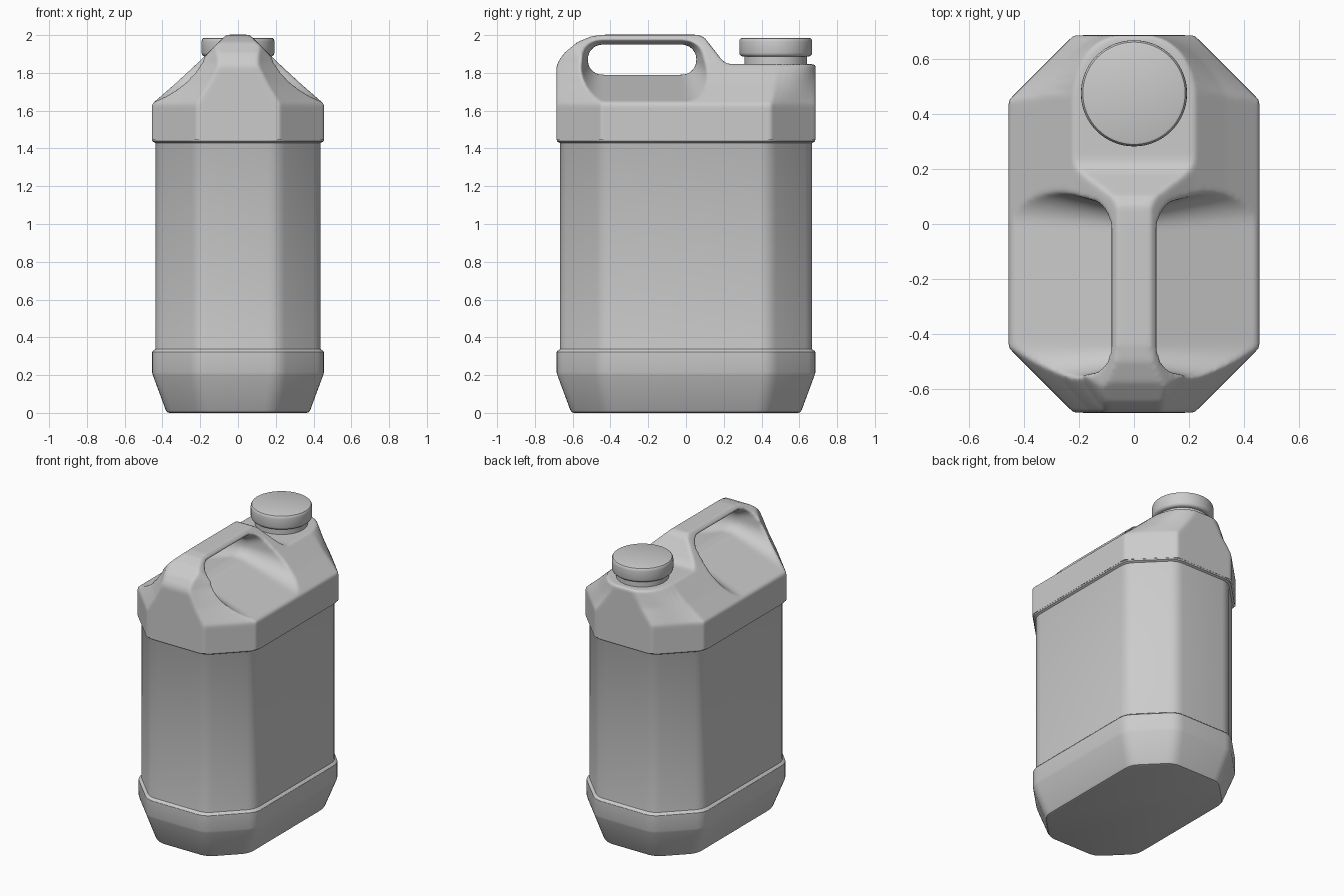
import bpy, bmesh, math
from mathutils import Vector

if "Cube" in bpy.data.objects:
    bpy.data.objects.remove(bpy.data.objects["Cube"])


def bezier(a, c, b, n):
    return [((1-t)**2*a[0] + 2*t*(1-t)*c[0] + t*t*b[0],
             (1-t)**2*a[1] + 2*t*(1-t)*c[1] + t*t*b[1])
            for t in (i/n for i in range(n+1))]


def finish(obj, angle=32):
    obj.data.shade_smooth()
    obj.data.set_sharp_from_angle(angle=math.radians(angle))


def loft(name, rings):
    """Skin a list of equal-length closed 3D rings and cap both ends."""
    bm = bmesh.new()
    vs = [[bm.verts.new(p) for p in r] for r in rings]
    n = len(vs[0])
    for a, b in zip(vs, vs[1:]):
        for i in range(n):
            j = (i+1) % n
            bm.faces.new((a[i], a[j], b[j], b[i]))
    bm.faces.new(vs[0][::-1])
    bm.faces.new(vs[-1])
    bmesh.ops.recalc_face_normals(bm, faces=bm.faces)
    me = bpy.data.meshes.new(name)
    bm.to_mesh(me)
    bm.free()
    obj = bpy.data.objects.new(name, me)
    bpy.context.collection.objects.link(obj)
    return obj


def octagon(d, z, r=0.05):
    """Rounded octagonal outline, inset by d from the full footprint."""
    hx, hy, c = 0.455-d, 0.685-d, 0.237-d*0.586
    q = [(hx-c, -hy), (hx, -hy+c), (hx, hy-c), (hx-c, hy)]
    q += [(-x, y) for x, y in reversed(q)]
    pts = []
    for i, p in enumerate(q):
        p, a, b = Vector(p), Vector(q[i-1]), Vector(q[(i+1) % 8])
        pts += bezier(p+(a-p).normalized()*r, p, p+(b-p).normalized()*r, 4)
    return [(x, y, z) for x, y in pts]


# body: tapered foot, lower band, recessed label panel, upper band
levels = [(0.092, 0), (0.080, 0.004), (0.072, 0.016), (0.004, 0.20), (0, 0.215),
          (0, 0.322), (0.004, 0.328), (0.017, 0.337), (0.018, 0.345),
          (0.018, 1.425), (0.016, 1.43), (0.003, 1.437), (0, 1.446)]
finish(loft("body", [octagon(d, z) for d, z in levels]))


# shoulder: hipped roof that narrows to the handle ridge and the neck
def shoulder_ring(z, w, yf, ff, yb, fb, bulge):
    Y = 0.686
    mid = Vector(((w+fb)/2, (yb+Y)/2)).lerp(Vector((w, Y)), bulge)
    half = bezier((ff, -Y), ((w+ff)/2, (yf-Y)/2), (w, yf), 8)
    half += bezier((w, yb), mid, (fb, Y), 8)
    return [(x, y, z) for x, y in half + [(-x, y) for x, y in reversed(half)]]


base = (0.456, -0.449, 0.219, 0.449, 0.219, 0)
shoulder = loft("shoulder", [
    shoulder_ring(1.3, *base), shoulder_ring(1.635, *base),
    shoulder_ring(1.74, 0.335, -0.485, 0.155, 0.465, 0.135, 0.3),
    shoulder_ring(1.85, 0.216, -0.53, 0.10, 0.475, 0.06, 0.75),
    shoulder_ring(2.002, 0.062, -0.62, 0.05, 0.50, 0.03, 0.75),
    shoulder_ring(2.05, 0.03, -0.65, 0.02, 0.52, 0.02, 0.75)])

# side profile that trims the roof to handle and neck platform heights
profile = [(-0.75, 1.2), (-0.75, 1.78), (-0.688, 1.825), (-0.676, 1.86),
           (-0.645, 1.905), (-0.575, 1.963), (-0.50, 1.994), (-0.44, 2.002),
           (0.065, 2.002), (0.10, 1.985), (0.185, 1.875), (0.21, 1.852),
           (0.24, 1.846), (0.75, 1.846), (0.75, 1.2)]
trim = loft("trim_cutter", [[(x, y, z) for y, z in profile] for x in (-0.6, 0.6)])


# grip opening that flares out into the finger recess on both sides
def grip_ring(x, y0, y1, z0, z1, r):
    pts = []
    for k, (cy, cz) in enumerate([(y1-r, z1-r), (y0+r, z1-r), (y0+r, z0+r), (y1-r, z0+r)]):
        for i in range(9):
            a = math.pi/2*(k + i/8)
            pts.append((x, cy+r*math.cos(a), cz+r*math.sin(a)))
    return pts


inner, outer = (-0.52, 0.055, 1.79, 1.95, 0.076), (-0.61, 0.175, 1.635, 2.16, 0.17)
grip = loft("grip_cutter", [grip_ring(-0.48, *outer), grip_ring(-0.035, *inner),
                            grip_ring(0.035, *inner), grip_ring(0.48, *outer)])

for cutter, op in ((trim, 'INTERSECT'), (grip, 'DIFFERENCE')):
    m = shoulder.modifiers.new(op.title(), 'BOOLEAN')
    m.object, m.operation, m.solver = cutter, op, 'EXACT'
    cutter.hide_render = True

# soften all moulded edges
m = shoulder.modifiers.new("Remesh", 'REMESH')
m.mode, m.voxel_size = 'VOXEL', 0.01
m = shoulder.modifiers.new("Smooth", 'SMOOTH')
m.factor, m.iterations = 0.5, 6
dg = bpy.context.evaluated_depsgraph_get()
mesh = bpy.data.meshes.new_from_object(shoulder.evaluated_get(dg))
shoulder.modifiers.clear()
shoulder.data = mesh
for cutter in (trim, grip):
    bpy.data.objects.remove(cutter)

# trim the shoulder cleanly where it meets the body
bm = bmesh.new()
bm.from_mesh(mesh)
bmesh.ops.bisect_plane(bm, geom=bm.verts[:]+bm.edges[:]+bm.faces[:],
                       plane_co=(0, 0, 1.446), plane_no=(0, 0, 1), clear_inner=True)
bm.to_mesh(mesh)
bm.free()
finish(shoulder, 60)


# neck and screw cap
def lathe(name, rz, cy=0.475, n=64):
    finish(loft(name, [[(r*math.cos(2*math.pi*i/n), cy+r*math.sin(2*math.pi*i/n), z)
                        for i in range(n)] for r, z in rz]))


lathe("neck", [(0.165, 1.82), (0.165, 1.90)])
lathe("cap", [(0.172, 1.886), (0.183, 1.889), (0.190, 1.896), (0.193, 1.906),
              (0.193, 1.965), (0.191, 1.976), (0.186, 1.983), (0.178, 1.986)])
